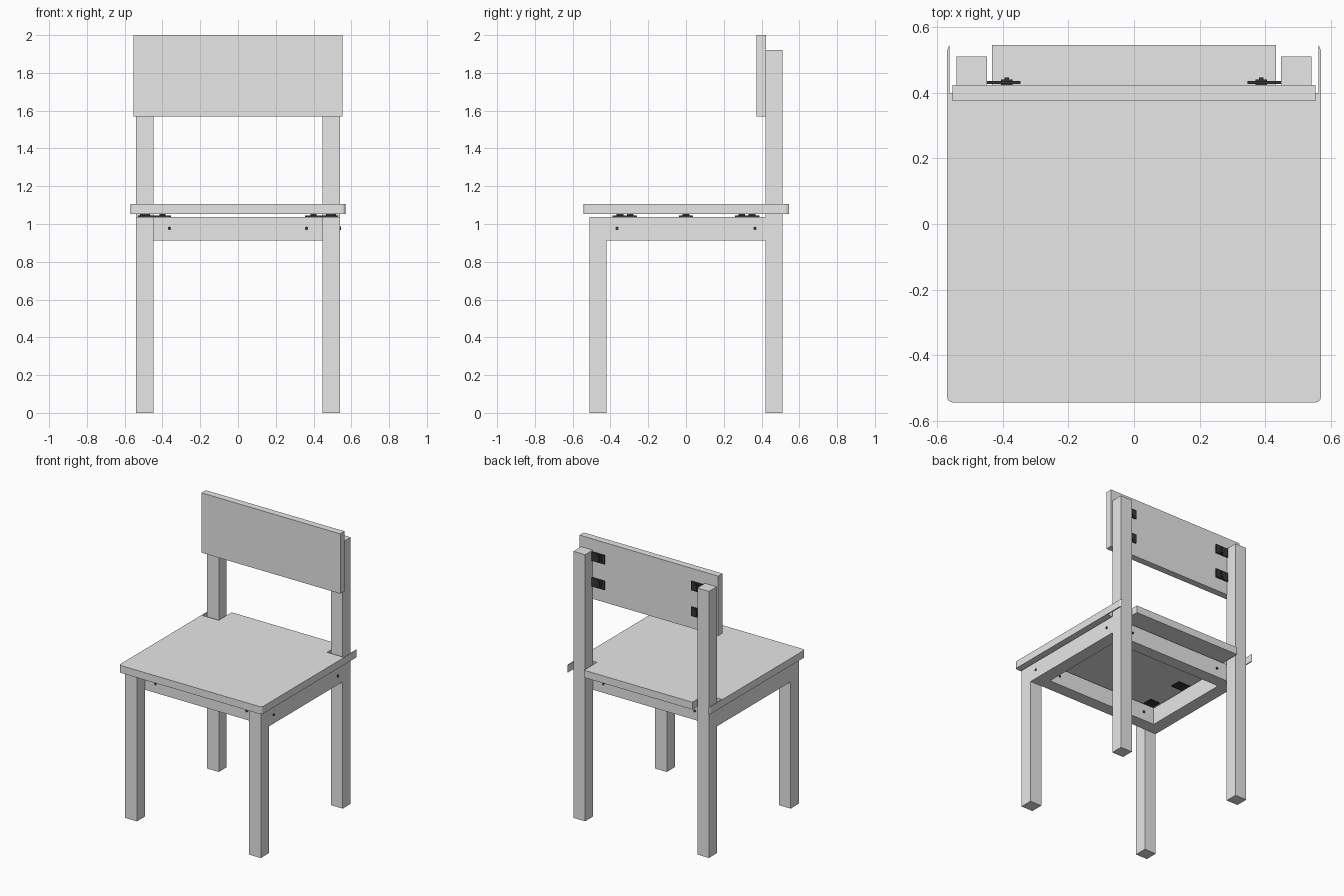
import bpy, bmesh, math

if "Cube" in bpy.data.objects:
    bpy.data.objects.remove(bpy.data.objects["Cube"], do_unlink=True)


def material(name, value):
    m = bpy.data.materials.new(name)
    m.use_nodes = True
    colour = (value, value, value, 1)
    m.diffuse_color = colour
    m.node_tree.nodes["Principled BSDF"].inputs["Base Color"].default_value = colour
    return m


WOOD = material("light_grey", 0.8)
METAL = material("dark_metal", 0.035)


def finish(bm, name, mat):
    bmesh.ops.recalc_face_normals(bm, faces=bm.faces)
    mesh = bpy.data.meshes.new(name)
    bm.to_mesh(mesh)
    bm.free()
    mesh.materials.append(mat)
    ob = bpy.data.objects.new(name, mesh)
    bpy.context.scene.collection.objects.link(ob)
    return ob


def add_box(bm, xs, ys, zs):
    verts = bmesh.ops.create_cube(bm, size=1)["verts"]
    for v in verts:
        for i, (a, b) in enumerate((xs, ys, zs)):
            v.co[i] = (a + b) / 2 + v.co[i] * (b - a)


def box(name, xs, ys, zs):
    bm = bmesh.new()
    add_box(bm, xs, ys, zs)
    return finish(bm, name, WOOD)


def span(sign, a, b):
    return tuple(sorted((sign * a, sign * b)))


LEG_IN, LEG_OUT = 0.447, 0.54
FRAME_Y = 0.42
RAIL_Z = (0.913, 1.037)
SEAT_Z = (1.053, 1.106)

# Legs and side rails
for side, s in (("left", 1), ("right", -1)):
    xs = span(s, LEG_IN, LEG_OUT)
    box(side + "_front_leg", xs, (-0.512, -FRAME_Y), (0, RAIL_Z[1]))
    box(side + "_back_leg", xs, (FRAME_Y, 0.51), (0, 1.92))
    box(side + "_rail", xs, (-FRAME_Y, FRAME_Y), RAIL_Z)

# Cross rails
for end, s in (("front", -1), ("back", 1)):
    box(end + "_rail", (-LEG_IN, LEG_IN), span(s, 0.33, FRAME_Y), RAIL_Z)

# Backrest
box("backrest", (-0.553, 0.553), (0.374, 0.423), (1.569, 2.0))


# Seat outline with rounded corners and notches around the back legs
def seat_half():
    w, r, back, front = 0.569, 0.016, 0.545, -0.543
    pts = [(w - r + r * math.sin(a), front + r - r * math.cos(a))
           for a in (math.pi / 8 * i for i in range(5))]
    pts += [(w, back - r), (w - 0.007, back), (w - 0.007, 0.397)]
    return pts + [(0.432, 0.397), (0.432, back)]


bm = bmesh.new()
half = seat_half()
outline = half + [(-x, y) for x, y in reversed(half)]
face = bm.faces.new([bm.verts.new((x, y, SEAT_Z[0])) for x, y in outline])
for v in bmesh.ops.extrude_face_region(bm, geom=[face])["geom"]:
    if isinstance(v, bmesh.types.BMVert):
        v.co.z = SEAT_Z[1]
finish(bm, "seat", WOOD)

# Seat clips: thin plate on the rail with raised pads under the seat
PLATE_Z, PAD_Z = (1.037, 1.044), (1.043, SEAT_Z[0])
for s in (1, -1):
    bm = bmesh.new()
    add_box(bm, span(s, 0.355, 0.53), (-0.038, 0.038), PLATE_Z)
    add_box(bm, span(s, 0.465, 0.52), (-0.018, 0.018), PAD_Z)
    add_box(bm, span(s, 0.385, 0.415), (-0.015, 0.015), PAD_Z)
    finish(bm, "side_seat_clip", METAL)
    for t in (1, -1):
        bm = bmesh.new()
        add_box(bm, span(s, 0.362, 0.438), span(t, 0.26, 0.39), PLATE_Z)
        for y in (0.295, 0.35):
            add_box(bm, span(s, 0.385, 0.415), span(t, y - 0.018, y + 0.018), PAD_Z)
        finish(bm, "corner_seat_clip", METAL)

# Backrest clips beside the back legs
for s in (1, -1):
    for z in (1.88, 1.695):
        bm = bmesh.new()
        add_box(bm, span(s, 0.345, LEG_IN), (0.427, 0.436), (z - 0.032, z + 0.032))
        add_box(bm, span(s, 0.37, 0.405), (0.422, 0.44), (z - 0.024, z + 0.024))
        add_box(bm, span(s, 0.38, 0.395), (0.439, 0.446), (z - 0.02, z + 0.02))
        finish(bm, "backrest_clip", METAL)


# Screw heads on the rails
def screw(x, y, along_x):
    bm = bmesh.new()
    bmesh.ops.create_cone(bm, cap_ends=True, segments=12, radius1=0.009,
                          radius2=0.009, depth=0.008)
    ob = finish(bm, "rail_screw", METAL)
    ob.location = (x, y, 0.977)
    ob.rotation_euler = (0, math.pi / 2, 0) if along_x else (math.pi / 2, 0, 0)


for t in (1, -1):
    screw(LEG_OUT, t * 0.365, True)
    for s in (1, -1):
        for depth in (FRAME_Y, 0.33):
            screw(s * 0.363, t * depth, False)
